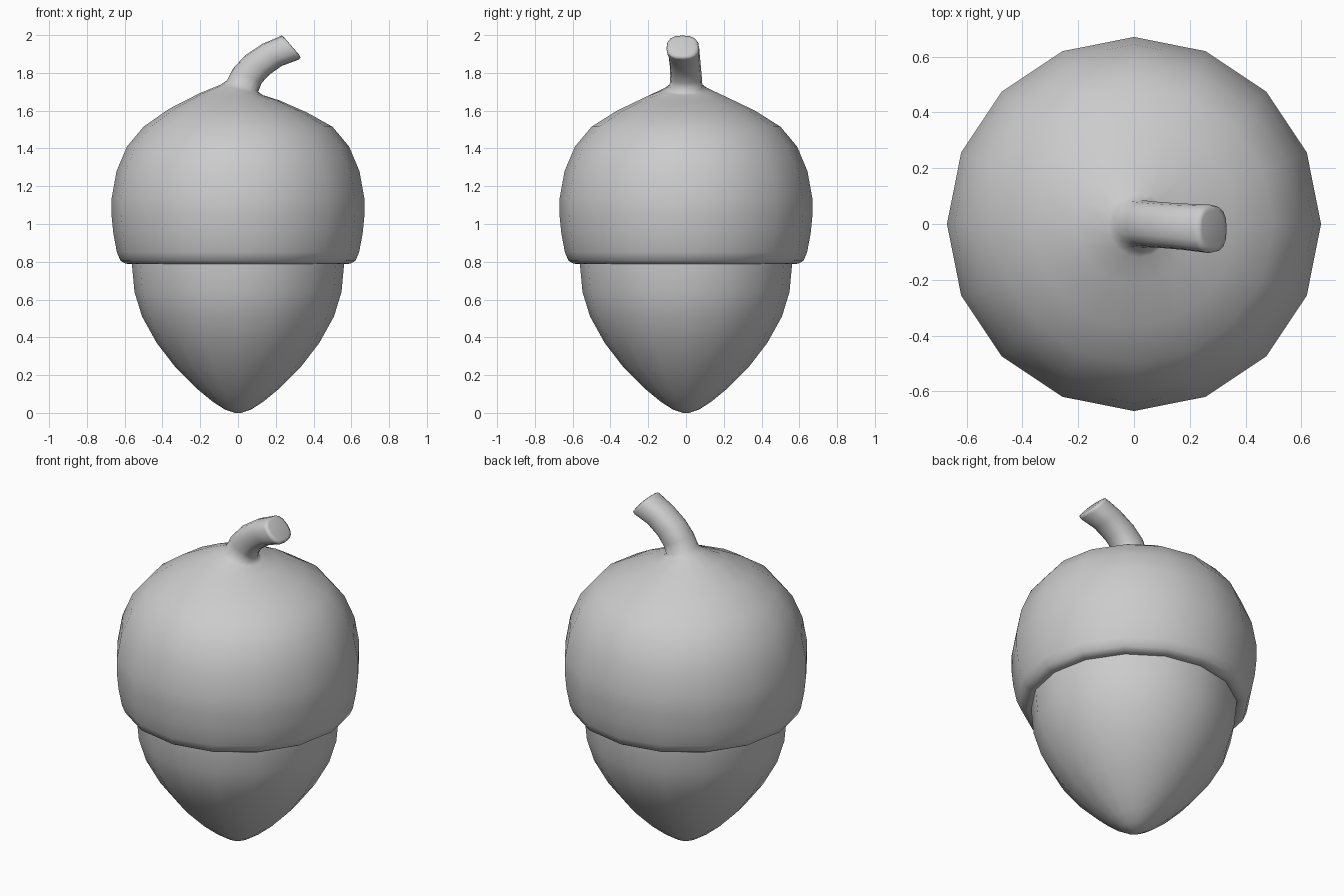
import bpy, bmesh, math
from mathutils import Vector, Matrix

if "Cube" in bpy.data.objects:
    bpy.data.objects.remove(bpy.data.objects["Cube"])

SIDES = 16

def soft(v, p):
    return math.copysign(abs(v) ** p, v)

def loft(name, rings, cap_start=False, cap_end=False):
    """Skin rings given as (centre, x radius, y radius, tilt degrees, squareness power)."""
    bm = bmesh.new()
    loops = []
    for centre, rx, ry, tilt, power in rings:
        rot = Matrix.Rotation(math.radians(tilt), 3, 'Y')
        loop = []
        for i in range(SIDES):
            a = 2 * math.pi * i / SIDES
            p = Vector((rx * soft(math.cos(a), power), ry * soft(math.sin(a), power), 0))
            loop.append(bm.verts.new(Vector(centre) + rot @ p))
        loops.append(loop)
    for lo, hi in zip(loops, loops[1:]):
        for i in range(SIDES):
            j = (i + 1) % SIDES
            bm.faces.new((lo[i], lo[j], hi[j], hi[i]))
    if cap_start:
        bm.faces.new(loops[0][::-1])
    if cap_end:
        bm.faces.new(loops[-1])
    for f in bm.faces:
        f.smooth = True
    me = bpy.data.meshes.new(name)
    bm.to_mesh(me)
    bm.free()
    ob = bpy.data.objects.new(name, me)
    bpy.context.collection.objects.link(ob)
    return ob

def level(profile):
    return [((0, 0, z), r, r, 0, 1) for r, z in profile]

# Nut: pointed body, tucked into the cap
loft("nut", level([(0.015, 0.0), (0.07, 0.018), (0.135, 0.06), (0.22, 0.13),
                   (0.33, 0.24), (0.43, 0.37), (0.508, 0.51), (0.548, 0.64),
                   (0.562, 0.79), (0.562, 0.83)]), cap_start=True)

# Cap: rounded lip and dome
cap = level([(0.55, 0.80), (0.565, 0.788), (0.595, 0.79), (0.622, 0.805), (0.641, 0.85),
             (0.66, 0.95), (0.67, 1.05), (0.67, 1.13), (0.643, 1.28),
             (0.588, 1.41), (0.50, 1.515)])
cap += [((0, 0, 1.60), 0.365, 0.365, 1.5, 1),
        ((0.008, 0, 1.672), 0.215, 0.215, 5, 1),
        ((0.02, 0, 1.71), 0.115, 0.12, 14, 1)]

# Stem: curved, growing out of the cap as one surface
cap += [((0.024, 0, 1.73), 0.088, 0.087, 20, 0.9),
        ((0.05, 0, 1.785), 0.085, 0.083, 27, 0.85),
        ((0.10, -0.004, 1.84), 0.082, 0.082, 38, 0.85),
        ((0.18, -0.010, 1.895), 0.078, 0.083, 48, 0.85),
        ((0.268, -0.017, 1.93), 0.080, 0.087, 49, 0.8),
        ((0.281, -0.018, 1.939), 0.078, 0.083, 49, 0.8),
        ((0.284, -0.018, 1.942), 0.062, 0.066, 49, 0.8)]
loft("cap_and_stem", cap, cap_end=True)
